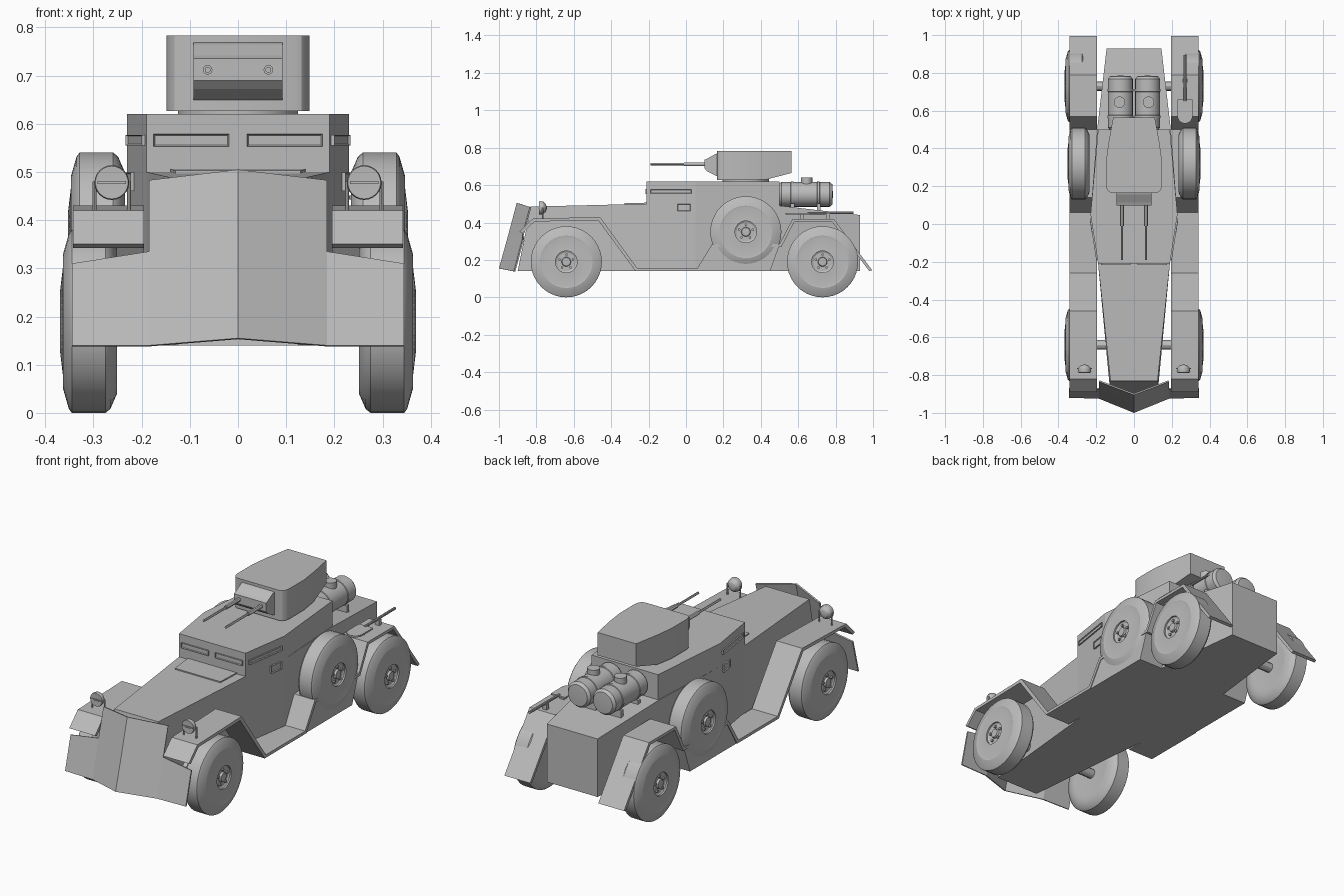
import bpy, bmesh, math
from mathutils import Matrix, Vector

if "Cube" in bpy.data.objects:
    bpy.data.objects.remove(bpy.data.objects["Cube"])

grey = bpy.data.materials.new("plain_grey")
grey.use_nodes = True
grey.diffuse_color = (0.5, 0.5, 0.5, 1)
grey.node_tree.nodes["Principled BSDF"].inputs["Base Color"].default_value = (0.5, 0.5, 0.5, 1)


def finish(name, bm, mirror=False, smooth=False):
    bmesh.ops.recalc_face_normals(bm, faces=bm.faces)
    mesh = bpy.data.meshes.new(name)
    bm.to_mesh(mesh)
    bm.free()
    mesh.materials.append(grey)
    ob = bpy.data.objects.new(name, mesh)
    bpy.context.collection.objects.link(ob)
    if mirror:
        ob.modifiers.new("Mirror", 'MIRROR')
    if smooth:
        bpy.ops.object.select_all(action='DESELECT')
        ob.select_set(True)
        bpy.context.view_layer.objects.active = ob
        bpy.ops.object.shade_smooth_by_angle(angle=math.radians(30))
    return ob


def side_prism(name, pts, x0, x1, mirror=True):
    """Extrude a (y, z) outline from x0 to x1."""
    bm = bmesh.new()
    face = bm.faces.new([bm.verts.new((x0, y, z)) for y, z in pts])
    ext = bmesh.ops.extrude_face_region(bm, geom=[face])
    bmesh.ops.translate(bm, vec=(x1 - x0, 0, 0),
                        verts=[v for v in ext["geom"] if isinstance(v, bmesh.types.BMVert)])
    return finish(name, bm, mirror)


def plan_solid(name, rows, smooth=False):
    """Symmetric solid from stations (y_bottom, y_top, half_width, z_bottom, z_top)."""
    bm = bmesh.new()
    rings = []
    for yb, yt, w, zb, zt in rows:
        rings.append([bm.verts.new(c) for c in ((-w, yb, zb), (w, yb, zb), (w, yt, zt), (-w, yt, zt))])
    for a, b in zip(rings, rings[1:]):
        for i in range(4):
            j = (i + 1) % 4
            bm.faces.new((a[i], a[j], b[j], b[i]))
    bm.faces.new(rings[0])
    bm.faces.new(rings[-1])
    return finish(name, bm, smooth=smooth)


def lathe(name, profile, centre, axis, steps=32, mirror=False):
    """Spin (radius, distance) points about an axis through centre."""
    bm = bmesh.new()
    verts = [bm.verts.new((r, 0, d)) for r, d in profile]
    edges = [bm.edges.new(p) for p in zip(verts, verts[1:])]
    bmesh.ops.spin(bm, geom=verts + edges, cent=(0, 0, 0), axis=(0, 0, 1),
                   angle=math.tau, steps=steps, use_duplicate=False)
    bmesh.ops.remove_doubles(bm, verts=bm.verts, dist=1e-5)
    rot = Vector((0, 0, 1)).rotation_difference(Vector(axis)).to_matrix().to_4x4()
    bmesh.ops.transform(bm, matrix=Matrix.Translation(centre) @ rot, verts=bm.verts)
    return finish(name, bm, mirror, True)


def rod(name, start, end, radius, steps=12, mirror=True):
    d = Vector(end) - Vector(start)
    return lathe(name, [(0, 0), (radius, 0), (radius, d.length), (0, d.length)], start, d, steps, mirror)


def box(name, centre, size, mirror=True, turn=0, recess=0):
    """Box, with its front (-y) face optionally inset into a slot."""
    bm = bmesh.new()
    bmesh.ops.create_cube(bm, size=1, matrix=Matrix.Diagonal((*size, 1)))
    if recess:
        front = min(bm.faces, key=lambda f: f.calc_center_median().y)
        bmesh.ops.inset_individual(bm, faces=[front], thickness=0.004)
        bmesh.ops.translate(bm, verts=front.verts, vec=(0, recess, 0))
    bmesh.ops.transform(bm, verts=bm.verts,
                        matrix=Matrix.Translation(centre) @ Matrix.Rotation(turn, 4, 'Z'))
    return finish(name, bm, mirror)


# Hull and cabin
plan_solid("hull", [(-0.90, -0.83, 0.125, 0.14, 0.485), (-0.21, -0.21, 0.19, 0.14, 0.5),
                    (0.05, 0.05, 0.23, 0.14, 0.5), (0.5, 0.5, 0.195, 0.14, 0.49),
                    (0.93, 0.93, 0.145, 0.14, 0.44)])
plan_solid("cabin", [(-0.21, -0.21, 0.19, 0.48, 0.62), (0.05, 0.05, 0.23, 0.48, 0.62),
                     (0.5, 0.5, 0.19, 0.48, 0.62)])
plan_solid("bonnet_hatch", [(-0.33, -0.33, 0.13, 0.49, 0.503), (-0.21, -0.21, 0.14, 0.49, 0.506)])

# Front plate: V-shaped, leaning back, with low side wings
bm = bmesh.new()
low = [(0, -1.0, 0.155), (0.185, -0.925, 0.14), (0.345, -0.92, 0.14)]
mid = [(0, -0.95, 0.335), (0.185, -0.875, 0.335), (0.345, -0.875, 0.31)]
top = [(0, -0.905, 0.505), (0.185, -0.835, 0.483)]
low, mid, top = [[bm.verts.new(c) for c in row] for row in (low, mid, top)]
for a, b in ((low, mid), (mid, top)):
    for i in range(len(b) - 1):
        bm.faces.new((a[i], a[i + 1], b[i + 1], b[i]))
plate = finish("front_plate", bm, True)
solid = plate.modifiers.new("Thickness", 'SOLIDIFY')
solid.thickness = 0.008
solid.offset = -1

# Continuous fenders and running boards
path = [(-0.89, 0.35), (-0.82, 0.42), (-0.46, 0.43), (-0.26, 0.155), (0.06, 0.155),
        (0.14, 0.285), (0.5, 0.285), (0.57, 0.42), (0.79, 0.42), (0.995, 0.145)]
under = [(-0.875, 0.342), (-0.81, 0.405), (-0.47, 0.412), (-0.27, 0.14), (0.07, 0.14),
         (0.15, 0.27), (0.51, 0.27), (0.58, 0.405), (0.78, 0.405), (0.98, 0.14)]
side_prism("fender", path + under[::-1], 0.195, 0.342)
side_prism("side_box", [(0.06, 0.14), (0.06, 0.155), (0.14, 0.28), (0.5, 0.28), (0.45, 0.14)], 0.17, 0.338)

# Wheels and half-sunk spares
tyre = [(0, -0.045), (0.12, -0.06), (0.15, -0.06), (0.182, -0.046), (0.19, -0.036), (0.19, 0.034),
        (0.182, 0.04), (0.14, 0.052), (0.132, 0.05), (0.065, 0.058), (0.058, 0.058),
        (0.058, 0.05), (0.05, 0.045), (0.025, 0.045), (0.022, 0.056), (0, 0.058)]
for name, x, y, z in (("front_wheel", 0.311, -0.64, 0.19), ("rear_wheel", 0.311, 0.73, 0.19),
                      ("spare_wheel", 0.295, 0.32, 0.35)):
    lathe(name, tyre, (x, y, z), (1, 0, 0), 40, True)
    for k in range(5):
        a = math.tau * k / 5 + 0.3
        c = Vector((x + 0.04, y + 0.038 * math.cos(a), z + 0.038 * math.sin(a)))
        rod(name + "_nut", c, c + Vector((0.014, 0, 0)), 0.007, 8)
for y in (-0.64, 0.73):
    rod("axle", (-0.27, y, 0.19), (0.27, y, 0.19), 0.025, mirror=False)

# Turret with rounded front corners and undercut rear
corners = [(0.165, 0.118, 0.627), (0.17, 0.132, 0.627), (0.183, 0.143, 0.627), (0.205, 0.148, 0.627),
           (0.33, 0.148, 0.627), (0.43, 0.135, 0.63), (0.565, 0.11, 0.665)]
plan_solid("turret", [(y, y, w, z, 0.783) for y, w, z in corners], True)
rod("turret_ring", (0, 0.32, 0.6), (0, 0.32, 0.64), 0.125, 32, False)

# Gun mantlet and twin guns
side_prism("mantlet", [(0.17, 0.648), (0.17, 0.77), (0.155, 0.765), (0.115, 0.742),
                       (0.098, 0.735), (0.098, 0.69), (0.115, 0.672), (0.16, 0.65)], -0.092, 0.092, False)
rod("gun_jacket", (0.063, 0.11, 0.712), (0.063, -0.01, 0.712), 0.01)
rod("gun_barrel", (0.063, 0, 0.712), (0.063, -0.19, 0.712), 0.006)

# Vision slots and side latches
box("front_slot", (0.097, -0.211, 0.566), (0.156, 0.012, 0.026), recess=0.005)
lean = math.atan2(0.26, 0.04)
box("side_slot", (0.211, -0.08, 0.566), (0.22, 0.012, 0.022), turn=lean, recess=0.005)
box("side_latch", (0.221, -0.01, 0.48), (0.07, 0.016, 0.038), turn=lean, recess=0.005)

# Headlights on two-legged stands
lathe("headlight", [(0, 0.003), (0.028, 0), (0.034, 0), (0.036, 0.006), (0.033, 0.022),
                    (0.02, 0.036), (0, 0.042)], (0.262, -0.785, 0.478), (0, 1, 0), 24, True)
for dx in (-0.036, 0.036):
    rod("headlight_leg", (0.262 + dx, -0.765, 0.415), (0.262 + dx, -0.765, 0.48), 0.004, 8)
box("headlight_bar", (0.262, -0.786, 0.478), (0.06, 0.006, 0.006))

# Twin rear drums with bands and filler caps
drum = [(0, 0), (0.058, 0), (0.066, 0.01), (0.066, 0.06), (0.069, 0.062), (0.069, 0.074), (0.066, 0.076),
        (0.066, 0.2), (0.069, 0.202), (0.069, 0.214), (0.066, 0.216), (0.066, 0.268), (0.055, 0.282), (0, 0.286)]
lathe("rear_drum", drum, (0.072, 0.5, 0.55), (0, 1, 0), 24, True)
rod("drum_cap", (0.077, 0.645, 0.6), (0.077, 0.645, 0.64), 0.03, 20)
for y in (0.57, 0.71):
    box("drum_cradle", (0.072, y, 0.476), (0.12, 0.02, 0.05))

# Shovel on the left rear fender
box("shovel_blade", (0.27, 0.61, 0.447), (0.08, 0.1, 0.008), False)
rod("shovel_tip", (0.27, 0.572, 0.443), (0.27, 0.572, 0.451), 0.04, 20, False)
rod("shovel_handle", (0.27, 0.65, 0.45), (0.27, 0.895, 0.452), 0.007, 10, False)
for y in (0.62, 0.76):
    box("shovel_clip", (0.27, y, 0.433), (0.025, 0.02, 0.03), False)
